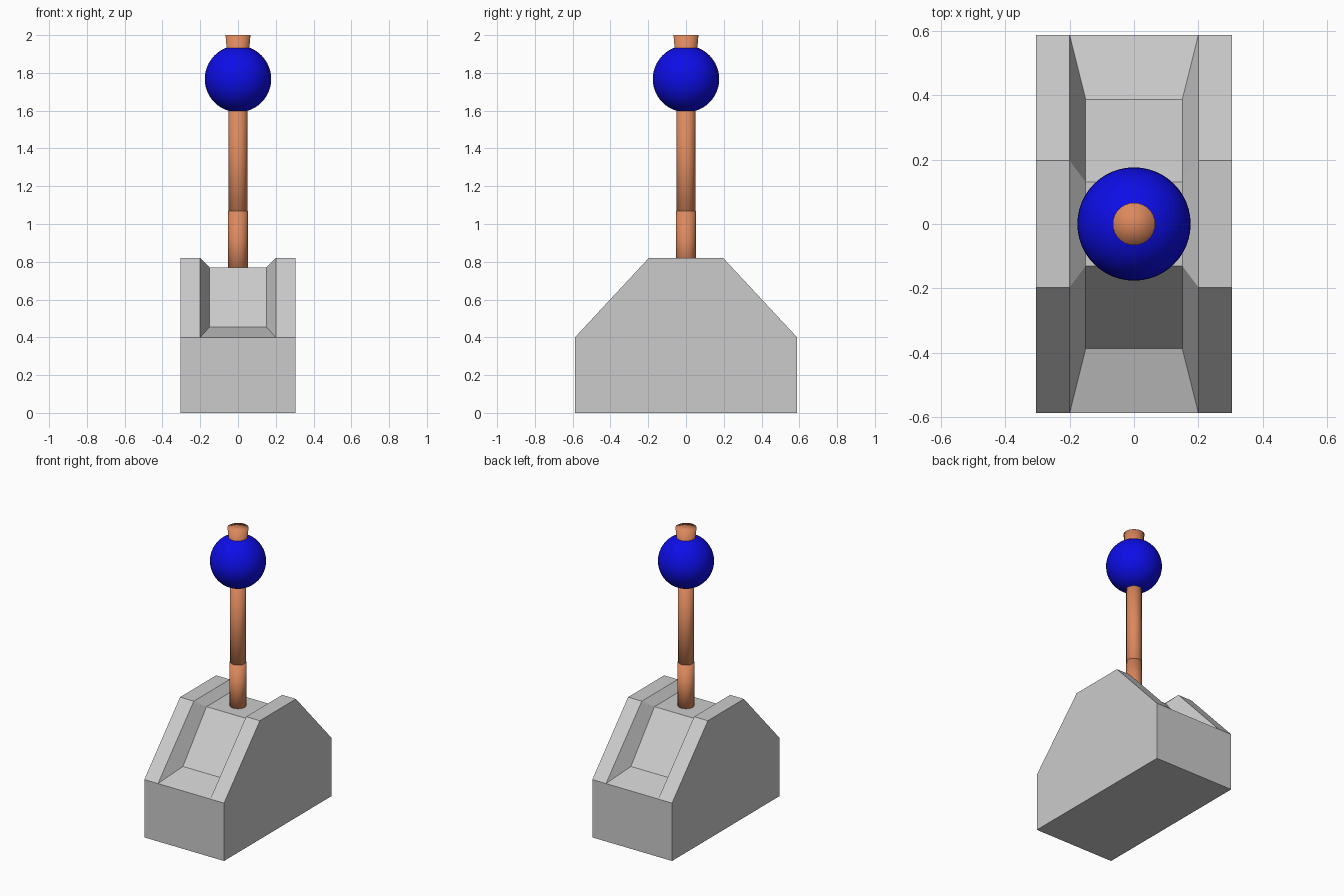
import bpy
import bmesh

cube = bpy.data.objects.get("Cube")
if cube:
    bpy.data.objects.remove(cube, do_unlink=True)


def material(name, rgb):
    mat = bpy.data.materials.new(name)
    mat.use_nodes = True
    colour = (*rgb, 1.0)
    mat.diffuse_color = colour
    mat.node_tree.nodes["Principled BSDF"].inputs["Base Color"].default_value = colour
    return mat


grey = material("light grey", (0.6, 0.6, 0.6))
copper = material("copper", (0.72, 0.25, 0.11))
blue = material("deep blue", (0.004, 0.004, 0.8))


def finish(bm, name, mat, smooth=False):
    bmesh.ops.recalc_face_normals(bm, faces=bm.faces)
    mesh = bpy.data.meshes.new(name)
    for face in bm.faces:
        face.smooth = smooth
    bm.to_mesh(mesh)
    bm.free()
    mesh.materials.append(mat)
    obj = bpy.data.objects.new(name, mesh)
    bpy.context.collection.objects.link(obj)
    return obj


def rod(name, bottom, top, r_bottom, r_top):
    bm = bmesh.new()
    geom = bmesh.ops.create_cone(bm, cap_ends=True, cap_tris=True, segments=32,
                                 radius1=r_bottom, radius2=r_top, depth=top - bottom)
    bmesh.ops.translate(bm, verts=geom["verts"], vec=(0, 0, (bottom + top) / 2))
    return finish(bm, name, copper, smooth=True)


# Base: sloped block with a bevelled channel running front to back
half_width, lip, floor = 0.305, 0.2, 0.15
outer = [(-0.588, 0.4), (-0.197, 0.82), (0.197, 0.82), (0.588, 0.4)]
inner = [(-0.387, 0.455), (-0.13, 0.77), (0.13, 0.77), (0.387, 0.455)]
feet = [(-0.588, 0.0), (0.588, 0.0)]

bm = bmesh.new()


def row(x, profile):
    return [bm.verts.new((x, y, z)) for y, z in profile]


def strip(a, b):
    for i in range(len(a) - 1):
        bm.faces.new((a[i], a[i + 1], b[i + 1], b[i]))


sides = []
for s in (-1, 1):
    edge, rim, bed = row(s * half_width, outer), row(s * lip, outer), row(s * floor, inner)
    foot = row(s * half_width, feet)
    bm.faces.new(edge + foot[::-1])
    strip(edge, rim)
    strip(rim, bed)
    sides.append((edge, rim, bed, foot))

(edge_r, rim_r, bed_r, foot_r), (edge_l, rim_l, bed_l, foot_l) = sides
strip(bed_r, bed_l)
strip(foot_r, foot_l)
for end in (0, -1):
    bm.faces.new((rim_r[end], rim_l[end], bed_l[end], bed_r[end]))
    bm.faces.new((foot_r[end], foot_l[end], edge_l[end], rim_l[end], rim_r[end], edge_r[end]))
finish(bm, "lever_base", grey)

# Lever: lower sleeve, shaft and flared end cap
rod("lever_sleeve", 0.7, 1.07, 0.052, 0.052)
rod("lever_shaft", 0.9, 1.72, 0.049, 0.049)
rod("lever_end_cap", 1.8, 2.0, 0.049, 0.066)

# Ball knob
bm = bmesh.new()
ball = bmesh.ops.create_uvsphere(bm, u_segments=48, v_segments=24, radius=0.176)
bmesh.ops.translate(bm, verts=ball["verts"], vec=(0, 0, 1.768))
finish(bm, "ball_knob", blue, smooth=True)
